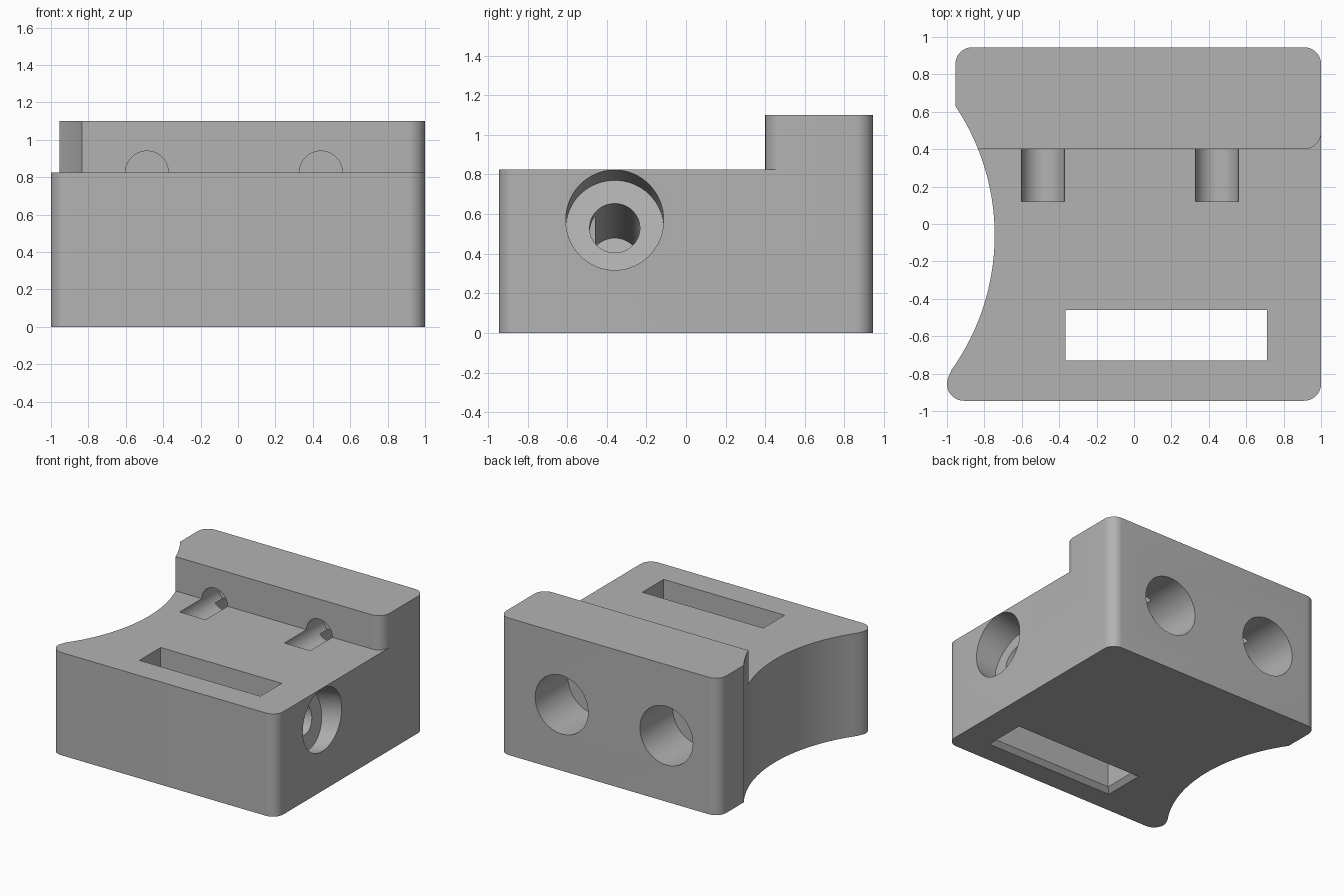
import bpy, bmesh, math
from mathutils import Vector

cube = bpy.data.objects.get("Cube")
if cube:
    bpy.data.objects.remove(cube, do_unlink=True)

grey = bpy.data.materials.new("plain grey")
grey.use_nodes = True
grey.diffuse_color = (0.45, 0.45, 0.45, 1)
grey.node_tree.nodes["Principled BSDF"].inputs["Base Color"].default_value = (0.45, 0.45, 0.45, 1)


def arc(cx, cy, r, start, end, steps):
    """Points along an arc, angles in degrees."""
    angles = [math.radians(start + (end - start) * i / steps) for i in range(steps + 1)]
    return [(cx + r * math.cos(a), cy + r * math.sin(a)) for a in angles]


def finish(name, bm):
    bmesh.ops.recalc_face_normals(bm, faces=bm.faces)
    mesh = bpy.data.meshes.new(name)
    bm.to_mesh(mesh)
    bm.free()
    obj = bpy.data.objects.new(name, mesh)
    bpy.context.collection.objects.link(obj)
    mesh.materials.append(grey)
    return obj


def prism(name, outline, z0, z1):
    bm = bmesh.new()
    face = bm.faces.new([bm.verts.new((x, y, z0)) for x, y in outline])
    top = bmesh.ops.extrude_face_region(bm, geom=[face])["geom"]
    bmesh.ops.translate(bm, vec=(0, 0, z1 - z0),
                        verts=[v for v in top if isinstance(v, bmesh.types.BMVert)])
    return finish(name, bm)


def bore(name, start, end, r):
    """Round cutter between two points."""
    a, b = Vector(start), Vector(end)
    bm = bmesh.new()
    bmesh.ops.create_cone(bm, cap_ends=True, segments=64, radius1=r, radius2=r, depth=(b - a).length)
    obj = finish(name, bm)
    turn = (b - a).to_track_quat("Z", "Y").to_matrix().to_4x4()
    turn.translation = (a + b) / 2
    obj.data.transform(turn)
    return obj


def cut(body, cutter):
    cutter.hide_render = True
    mod = body.modifiers.new(cutter.name, "BOOLEAN")
    mod.operation = "DIFFERENCE"
    mod.solver = "EXACT"
    mod.object = cutter
    bpy.context.view_layer.objects.active = body
    bpy.ops.object.modifier_apply(modifier=mod.name)
    bpy.data.objects.remove(cutter, do_unlink=True)


# Block with rounded corners and a scooped side
R = 0.09
outline = (arc(1 - R, -0.945 + R, R, -90, 0, 10)
           + arc(1 - R, 0.945 - R, R, 0, 90, 10)
           + arc(-0.955 + R, 0.945 - R, R, 90, 180, 10)
           + arc(-1.985, -0.06, 1.24, 33.8, -35.5, 48)
           + arc(-1 + R, -0.945 + R, R, 150, 270, 12))
block = prism("bracket_block", outline, 0, 1.1)

# Lower step in front of the rear ridge
step = [(-1.5, -1.5), (1.5, -1.5), (1.5, 0.4 + R)] + arc(1 - R, 0.4 + R, R, 0, -90, 10) + [(-1.5, 0.4)]
cut(block, prism("step_cutter", step, 0.825, 1.5))

# Strap slot, flared at the underside
x0, x1, y0, y1 = -0.365, 0.71, -0.73, -0.46
cut(block, prism("slot_cutter", [(x0, y0), (x1, y0), (x1, y1), (x0, y1)], -0.2, 1.2))
bm = bmesh.new()
rings = []
for grow, z in ((0.045, -0.01), (-0.005, 0.04)):
    rings.append([bm.verts.new((x, y, z)) for x, y in (
        (x0 - grow, y0 - grow), (x1 + grow, y0 - grow), (x1 + grow, y1 + grow), (x0 - grow, y1 + grow))])
for ring in rings:
    bm.faces.new(ring)
for i in range(4):
    j = (i + 1) % 4
    bm.faces.new((rings[0][i], rings[0][j], rings[1][j], rings[1][i]))
cut(block, finish("flare_cutter", bm))

# Rear screw pockets and the channels leading forward from them
for i, x in enumerate((-0.487, 0.443)):
    cut(block, bore(f"pocket_cutter_{i}", (x, 1.2, 0.53), (x, 0.53, 0.53), 0.235))
    cut(block, bore(f"channel_cutter_{i}", (x, 0.12, 0.825), (x, 0.62, 0.825), 0.115))

# Sloping counterbored hole in the flat side
mouth = Vector((1, -0.36, 0.57))
slope = Vector((-1, 0, -0.22)).normalized()
cut(block, bore("counterbore_cutter", mouth - slope * 0.3, mouth + slope * 0.19, 0.247))
cut(block, bore("side_hole_cutter", mouth + slope * 0.1, mouth + slope * 1.0, 0.127))

bpy.ops.object.select_all(action="DESELECT")
block.select_set(True)
bpy.context.view_layer.objects.active = block
bpy.ops.object.shade_smooth_by_angle(angle=math.radians(30))
